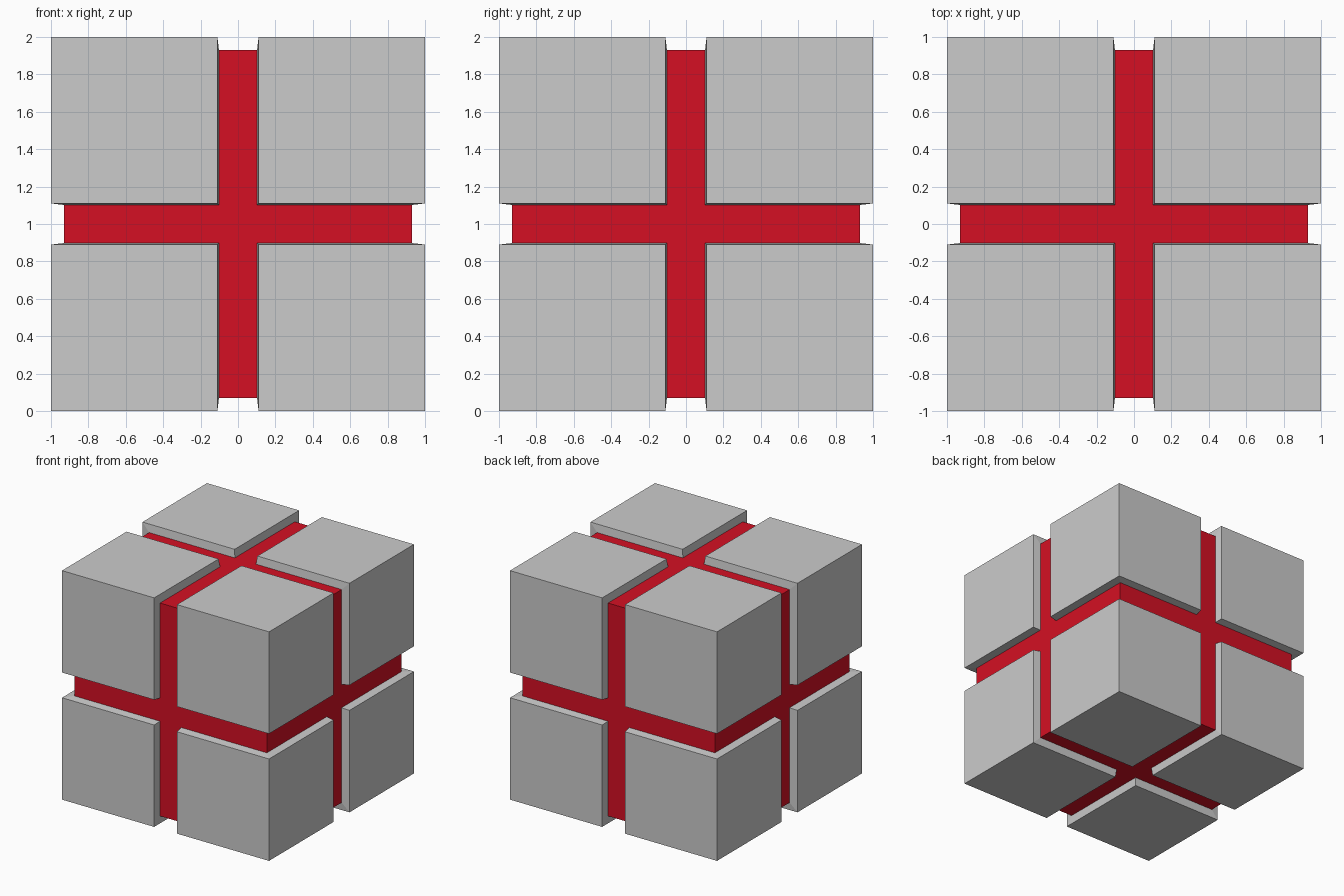
import bpy, bmesh
from itertools import permutations, product
from mathutils import Vector

if "Cube" in bpy.data.objects:
    bpy.data.objects.remove(bpy.data.objects["Cube"])

OUT, RIM = 1.0, 0.11      # outer face and gap half-width at the surface
CORE, BASE = 0.93, 0.102  # red surface and gap half-width at the bottom


def make_object(name, bm, material=None):
    bmesh.ops.recalc_face_normals(bm, faces=bm.faces)
    mesh = bpy.data.meshes.new(name)
    bm.to_mesh(mesh)
    bm.free()
    obj = bpy.data.objects.new(name, mesh)
    obj.location.z = 1
    bpy.context.collection.objects.link(obj)
    if material:
        mesh.materials.append(material)
    return obj


red = bpy.data.materials.new("red")
red.diffuse_color = (0.66, 0.005, 0.017, 1)
red.use_nodes = True
red.node_tree.nodes["Principled BSDF"].inputs["Base Color"].default_value = red.diffuse_color

# Red core showing at the bottom of the grooves
bm = bmesh.new()
bmesh.ops.create_cube(bm, size=2 * CORE)
make_object("core", bm, red)

# Eight corner blocks with slightly tapered groove walls
seeds = [(OUT, OUT, OUT), (OUT, OUT, RIM), (OUT, RIM, RIM),
         (CORE, CORE, BASE), (CORE, BASE, BASE), (BASE, BASE, BASE)]
points = sorted({p for s in seeds for p in permutations(s)})
for i, (sx, sy, sz) in enumerate(product((-1, 1), repeat=3)):
    bm = bmesh.new()
    for x, y, z in points:
        bm.verts.new(Vector((x * sx, y * sy, z * sz)))
    bmesh.ops.convex_hull(bm, input=bm.verts)
    bmesh.ops.dissolve_limit(bm, angle_limit=0.01, verts=bm.verts, edges=bm.edges)
    make_object(f"corner_block_{i + 1}", bm)
